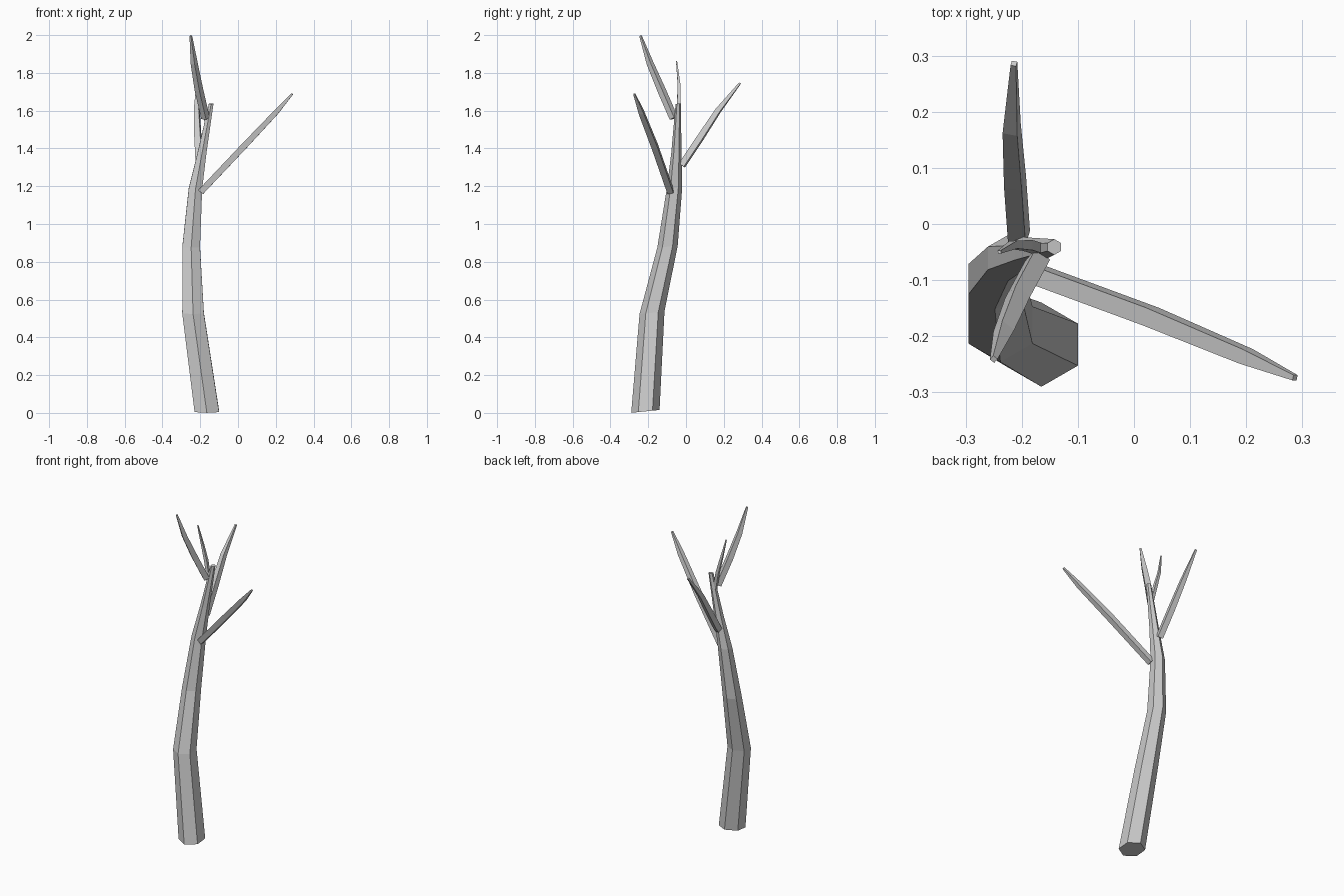
import bpy, bmesh, math
from mathutils import Vector

if "Cube" in bpy.data.objects:
    bpy.data.objects.remove(bpy.data.objects["Cube"])


def skin(name, rings):
    """Bridge a list of point rings and cap both ends."""
    bm = bmesh.new()
    loops = [[bm.verts.new(p) for p in ring] for ring in rings]
    n = len(loops[0])
    for a, b in zip(loops, loops[1:]):
        for i in range(n):
            j = (i + 1) % n
            bm.faces.new((a[i], a[j], b[j], b[i]))
    bm.faces.new(loops[0][::-1])
    bm.faces.new(loops[-1])
    bmesh.ops.recalc_face_normals(bm, faces=bm.faces[:])
    me = bpy.data.meshes.new(name)
    bm.to_mesh(me)
    bm.free()
    ob = bpy.data.objects.new(name, me)
    bpy.context.collection.objects.link(ob)
    return ob


# Trunk: six-sided, near-horizontal rings (x, y, z, radius)
trunk = [(-0.165, -0.215, 0.008, 0.075), (-0.238, -0.18, 0.53, 0.066),
         (-0.248, -0.098, 0.88, 0.054), (-0.225, -0.061, 1.19, 0.041),
         (-0.19, -0.051, 1.38, 0.027), (-0.142, -0.041, 1.637, 0.014)]
rings = []
for x, y, z, r in trunk:
    ring = []
    for k in range(6):
        a = math.radians(90 + 60 * k)
        dx, dy = r * math.cos(a), r * math.sin(a)
        ring.append((x + dx, y + dy, z + 0.1 * dy))
    rings.append(ring)
skin("trunk", rings)


# Branches: four-sided tapering limbs
def branch(name, path, radii, roll):
    pts = [Vector(p) for p in path]
    axis = (pts[-1] - pts[0]).normalized()
    side = axis.cross(Vector((0, 0, 1))).normalized()
    up = side.cross(axis)
    rings = []
    for p, r in zip(pts, radii):
        angles = [math.radians(45 + roll + 90 * k) for k in range(4)]
        rings.append([p + r * (math.cos(a) * side + math.sin(a) * up)
                      for a in angles])
    skin(name, rings)


taper = (0.023, 0.023, 0.019, 0.007)
branch("lower_right_branch",
       [(-0.195, -0.082, 1.172), (0.03, -0.165, 1.41),
        (0.2, -0.236, 1.59), (0.287, -0.274, 1.688)], taper, -15)
branch("back_branch",
       [(-0.205, -0.022, 1.31), (-0.212, 0.075, 1.455),
        (-0.218, 0.17, 1.60), (-0.214, 0.286, 1.746)], taper, 15)
branch("upper_front_branch",
       [(-0.172, -0.065, 1.56), (-0.207, -0.13, 1.71),
        (-0.232, -0.19, 1.85), (-0.25, -0.241, 1.997)], taper, 15)
branch("upper_twig",
       [(-0.165, -0.046, 1.53), (-0.19, -0.038, 1.65),
        (-0.215, -0.037, 1.74), (-0.24, -0.05, 1.862)],
       (0.013, 0.013, 0.01, 0.004), 0)
